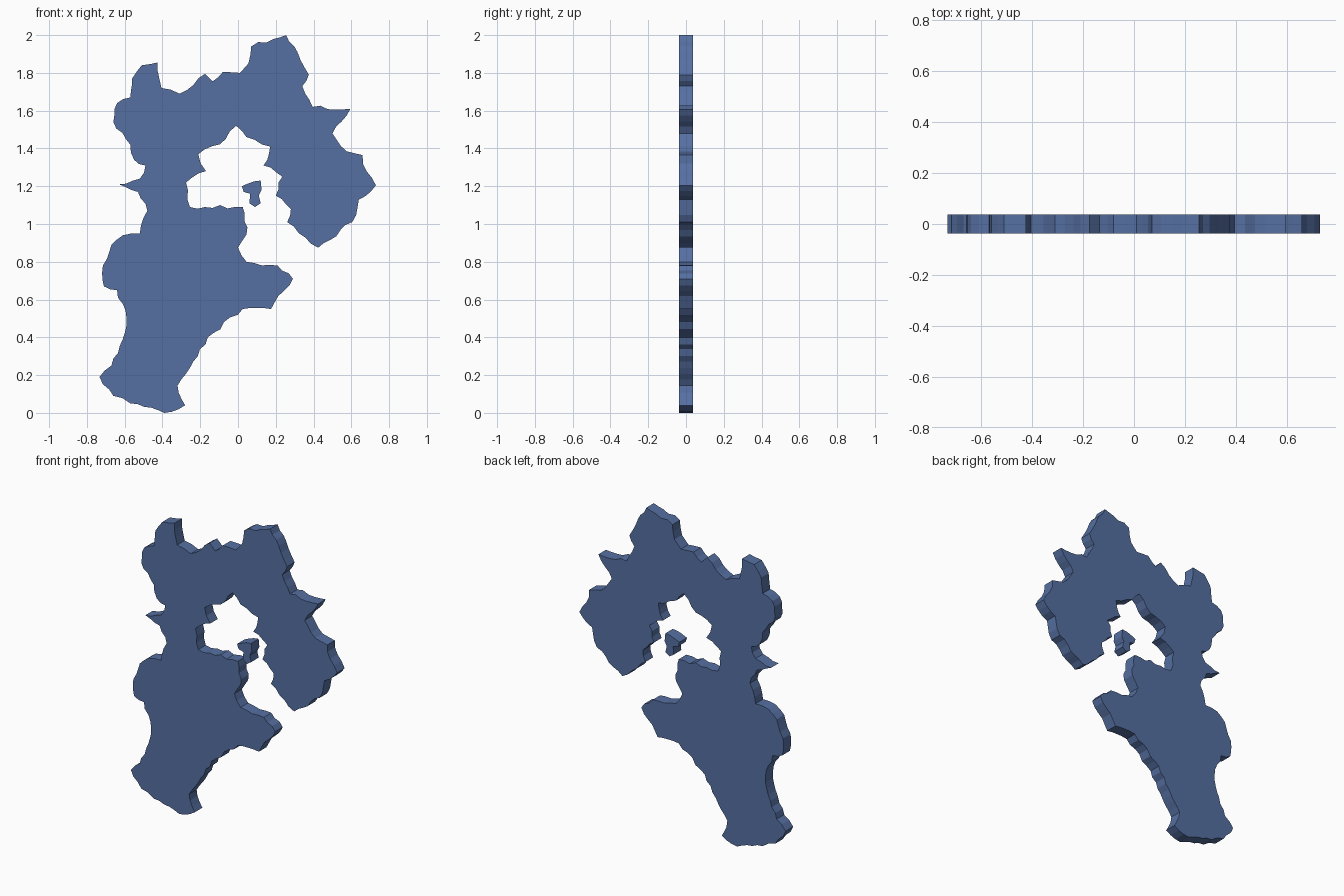
import bpy, bmesh, random
from mathutils import Vector

random.seed(4)
HALF = 0.038  # half the plate thickness

blue = bpy.data.materials.new("slate_blue")
blue.diffuse_color = (0.093, 0.162, 0.36, 1)

# Main landmass corners (x, z), clockwise from the southern tip
MAIN = [
    (-.39, 0), (-.57, .05), (-.66, .09), (-.733, .19), (-.67, .25), (-.61, .39),
    (-.59, .50), (-.64, .65), (-.71, .67), (-.715, .78), (-.67, .89), (-.61, .94),
    (-.52, .95), (-.48, 1.07), (-.53, 1.17), (-.63, 1.21), (-.52, 1.24), (-.49, 1.31),
    (-.55, 1.34), (-.57, 1.42), (-.66, 1.54), (-.64, 1.64), (-.57, 1.67), (-.56, 1.77),
    (-.51, 1.84), (-.425, 1.855), (-.405, 1.72), (-.31, 1.69), (-.175, 1.795), (-.135, 1.755),
    (-.08, 1.805), (.01, 1.80), (.055, 1.85), (.07, 1.94), (.19, 1.98), (.255, 2.0),
    (.315, 1.91), (.375, 1.79), (.34, 1.73), (.395, 1.62), (.595, 1.61), (.50, 1.48),
    (.575, 1.385), (.66, 1.365), (.68, 1.28), (.73, 1.205), (.64, 1.13), (.605, 1.01),
    (.425, .875), (.26, 1.01), (.28, 1.08), (.20, 1.15), (.235, 1.25), (.135, 1.31),
    (.17, 1.41), (.045, 1.46), (-.01, 1.52), (-.065, 1.45), (-.21, 1.37), (-.17, 1.28),
    (-.275, 1.22), (-.255, 1.09), (.025, 1.09), (.045, .945), (0, .875), (.045, .80),
    (.21, .78), (.29, .71), (.175, .55), (.025, .55), (-.16, .40), (-.32, .145),
    (-.28, .04)]

# Small detached piece inside the bay
ISLET = [(.02, 1.20), (.055, 1.215), (.12, 1.23), (.125, 1.18), (.11, 1.15),
         (.12, 1.11), (.09, 1.09), (.06, 1.11), (.065, 1.16), (.03, 1.17)]


def roughen(points, step, amount):
    """Break each edge into short pieces with small sideways wobble."""
    out = []
    for i, p in enumerate(points):
        a, b = Vector(p), Vector(points[(i + 1) % len(points)])
        d = b - a
        side = Vector((-d.y, d.x)).normalized()
        n = max(1, round(d.length / step))
        out.append(a)
        for k in range(1, n):
            out.append(a + d * (k / n) + side * random.uniform(-amount, amount))
    return out


def plate(name, points):
    """Extrude a flat outline through the thickness."""
    bm = bmesh.new()
    face = bm.faces.new([bm.verts.new((p.x, -HALF, p.y)) for p in points])
    ext = bmesh.ops.extrude_face_region(bm, geom=[face], use_keep_orig=True)
    moved = [v for v in ext["geom"] if isinstance(v, bmesh.types.BMVert)]
    bmesh.ops.translate(bm, verts=moved, vec=(0, 2 * HALF, 0))
    bmesh.ops.recalc_face_normals(bm, faces=bm.faces)
    mesh = bpy.data.meshes.new(name)
    bm.to_mesh(mesh)
    bm.free()
    mesh.materials.append(blue)
    obj = bpy.data.objects.new(name, mesh)
    bpy.context.collection.objects.link(obj)


plate("main_landmass", roughen(MAIN, 0.04, 0.010))
plate("islet", roughen(ISLET, 0.04, 0.004))
